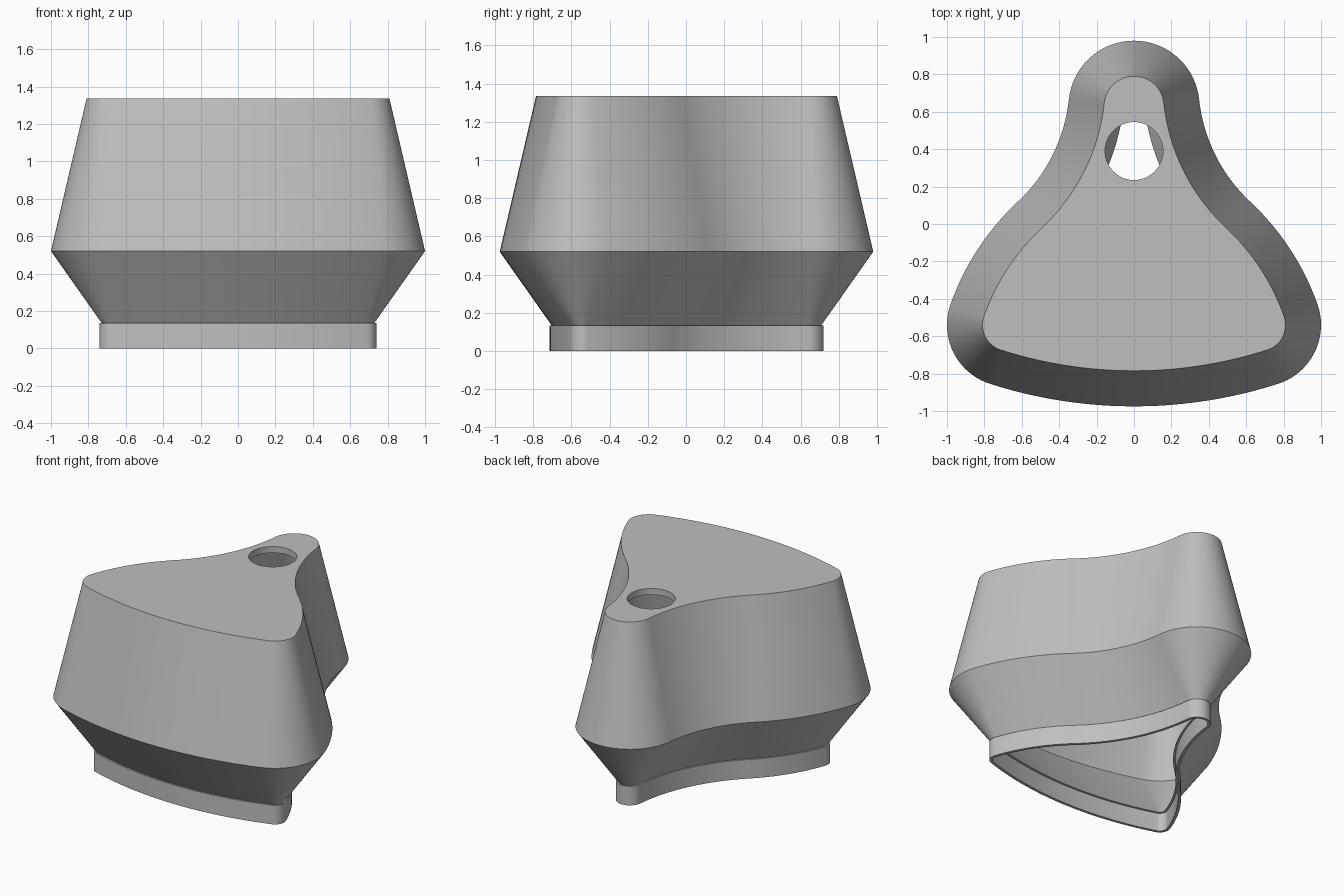
import bpy, bmesh, math
from mathutils import Vector

cube = bpy.data.objects.get("Cube")
if cube:
    bpy.data.objects.remove(cube)

grey = bpy.data.materials.new("plain grey")
grey.use_nodes = True
grey.diffuse_color = (0.52, 0.52, 0.52, 1)
grey.node_tree.nodes["Principled BSDF"].inputs["Base Color"].default_value = grey.diffuse_color


def direction(angle):
    return Vector((math.cos(angle), math.sin(angle)))


def heading(v):
    return math.atan2(v.y, v.x)


def outline():
    """Bell-shaped plan made of tangent arcs, as (point, normal) pairs."""
    back, back_r = Vector((0, 0.63)), 0.35
    waist = Vector((1.22, 0.76))
    waist_r = (waist - back).length - back_r
    corner, corner_r = Vector((0.67, -0.54)), 0.33
    front, front_r = Vector((0, 1.545)), 2.52
    # side arc tangent to the waist and to the corner
    turn = math.radians(47)
    n = direction(turn)
    joint = waist - waist_r * n
    w = joint - corner
    side_r = (w.length_squared - corner_r ** 2) / (2 * (w.dot(n) - corner_r))
    side = joint - side_r * n
    a_back = heading(waist - back)
    a_side = heading(corner - side)
    a_front = heading(corner - front)
    arcs = [(back, back_r, math.pi / 2, a_back, 20),
            (waist, -waist_r, a_back, turn, 16),
            (side, side_r, turn, a_side, 16),
            (corner, corner_r, a_side, a_front, 20),
            (front, front_r, a_front, -math.pi / 2, 12)]
    half = []
    for centre, r, a, b, steps in arcs:
        for i in range(steps):
            n = direction(a + (b - a) * i / steps)
            half.append((centre + r * n, n))
    half.append((front - Vector((0, front_r)), direction(-math.pi / 2)))
    flip = Vector((-1, 1))
    return half + [(p * flip, n * flip) for p, n in half[-2:0:-1]]


PLAN = outline()


def ring(bm, inset, z):
    return [bm.verts.new((*(p - n * inset), z)) for p, n in PLAN]


def bridge(bm, a, b):
    for i in range(len(a)):
        j = (i + 1) % len(a)
        bm.faces.new((a[i], a[j], b[j], b[i]))


def loop_edges(bm, verts):
    edges = []
    for i, v in enumerate(verts):
        pair = (v, verts[(i + 1) % len(verts)])
        edges.append(bm.edges.get(pair) or bm.edges.new(pair))
    return edges


def finish(bm, name):
    bmesh.ops.recalc_face_normals(bm, faces=bm.faces)
    mesh = bpy.data.meshes.new(name)
    bm.to_mesh(mesh)
    bm.free()
    mesh.materials.append(grey)
    obj = bpy.data.objects.new(name, mesh)
    bpy.context.collection.objects.link(obj)
    bpy.ops.object.select_all(action='DESELECT')
    obj.select_set(True)
    bpy.context.view_layer.objects.active = obj
    bpy.ops.object.shade_smooth_by_angle(angle=math.radians(25))


# Hollow body: wall section from the ceiling down, round the rim and up outside
bm = bmesh.new()
section = [(0.205, 1.29), (0.022, 0.52), (0.295, 0.13),
           (0.275, 0.13), (0, 0.52), (0.19, 1.335)]
rings = [ring(bm, inset, z) for inset, z in section]
for lower, upper in zip(rings, rings[1:]):
    bridge(bm, lower, upper)

# Top plate with a round hole through it
holes = []
for edge_ring, z in ((rings[0], 1.29), (rings[-1], 1.335)):
    hole = []
    for i in range(48):
        d = direction(math.tau * i / 48) * 0.155
        hole.append(bm.verts.new((d.x, d.y + 0.39, z)))
    bmesh.ops.triangle_fill(bm, use_beauty=True, normal=(0, 0, 1),
                            edges=loop_edges(bm, edge_ring) + loop_edges(bm, hole))
    holes.append(hole)
bridge(bm, *holes)
finish(bm, "body_shell")

# Thin upright collar around the open bottom
bm = bmesh.new()
section = [(0.26, 0), (0.26, 0.135), (0.28, 0.135), (0.28, 0)]
rings = [ring(bm, inset, z) for inset, z in section]
for i in range(4):
    bridge(bm, rings[i], rings[(i + 1) % 4])
finish(bm, "bottom_collar")
